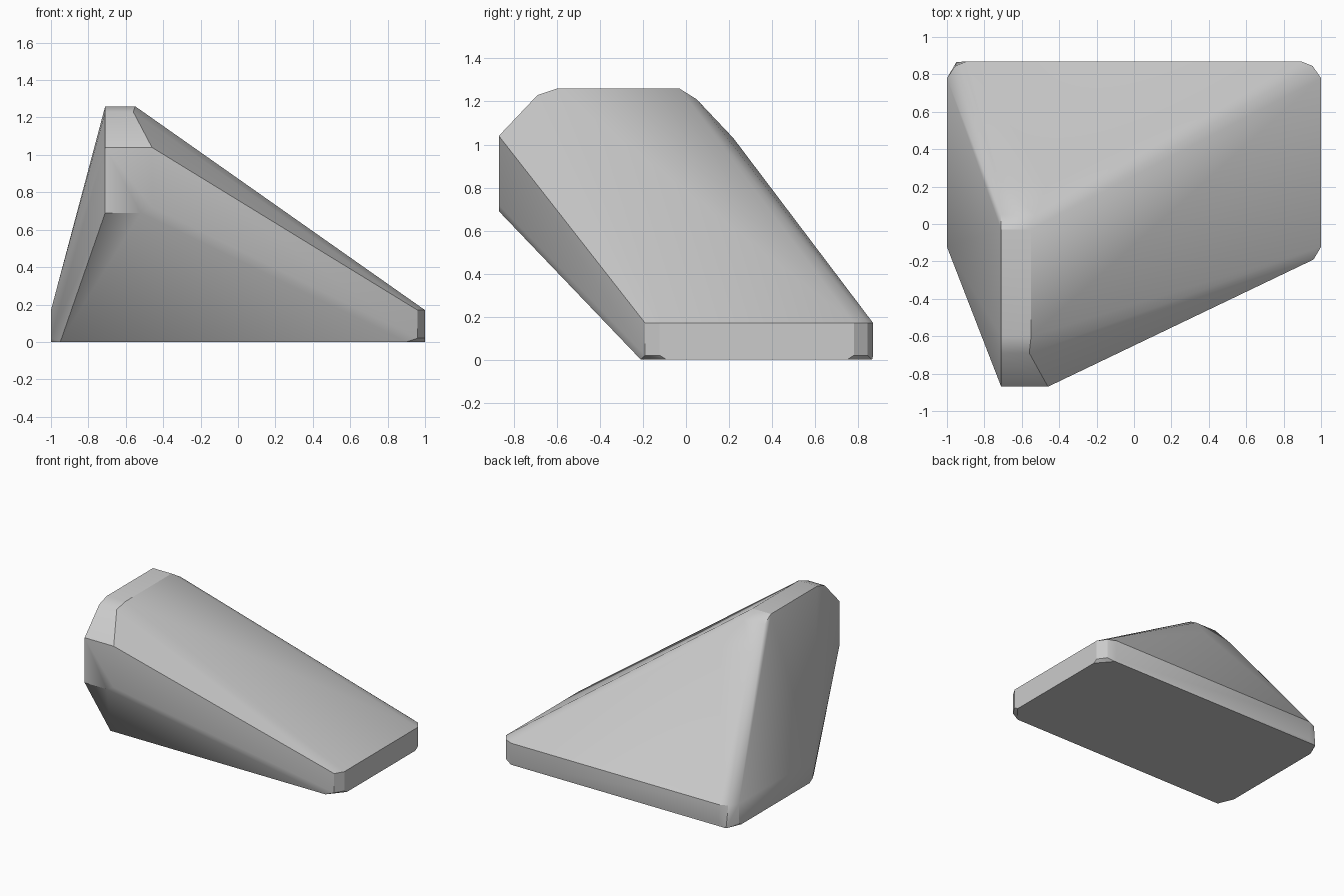
import bpy
import bmesh
import math

default_cube = bpy.data.objects.get("Cube")
if default_cube:
    bpy.data.objects.remove(default_cube, do_unlink=True)


def make_material(name, colour):
    material = bpy.data.materials.new(name)
    material.use_nodes = True
    material.diffuse_color = colour
    shader = material.node_tree.nodes["Principled BSDF"]
    shader.inputs["Base Color"].default_value = colour
    return material


def slab_outline(left, right, front, back, cut, z):
    """Rectangle with two-step rounded back corners and clipped front corners."""
    points = []
    for x, inward in ((left, 1), (right, -1)):
        points.append((x, back - cut, z))
        points.append((x + inward * cut * 0.5, back - cut * 0.28, z))
        points.append((x + inward * cut * 1.2, back, z))
        points.append((x, front + cut * 0.75, z))
        points.append((x + inward * 0.04, front, z))
    return points


def build_hull(name, points, material):
    mesh = bpy.data.meshes.new(name)
    bm = bmesh.new()
    for point in points:
        bm.verts.new(point)
    bmesh.ops.convex_hull(bm, input=bm.verts[:])
    loose = [v for v in bm.verts if not v.link_faces]
    bmesh.ops.delete(bm, geom=loose, context="VERTS")
    # Merge hull triangles that lie on the same flat side
    bmesh.ops.dissolve_limit(bm, angle_limit=math.radians(1),
                             verts=bm.verts[:], edges=bm.edges[:])
    bmesh.ops.recalc_face_normals(bm, faces=bm.faces[:])
    bm.to_mesh(mesh)
    bm.free()
    mesh.materials.append(material)
    obj = bpy.data.objects.new(name, mesh)
    bpy.context.collection.objects.link(obj)
    return obj


# Rounded slab at the foot, with a slight undercut at the ground
foot = slab_outline(-1, 1, -0.19, 0.87, 0.09, 0.17)
foot += slab_outline(-1, 1, -0.19, 0.87, 0.09, 0.02)
foot += [(x, y, 0) for x in (-0.95, 0.9) for y in (-0.21, 0.865)]
foot += [(x, y, 0) for x in (-1, 1) for y in (-0.09, 0.75)]

# Chamfered crest profile: depth, height and right-hand edge
crest_left = -0.71
crest_profile = [
    (-0.87, 0.69, -0.52),
    (-0.87, 0.72, -0.46),
    (-0.87, 1.04, -0.46),
    (-0.69, 1.23, -0.56),
    (-0.60, 1.26, -0.55),
    (-0.03, 1.26, -0.55),
    (0.05, 1.21, -0.53),
    (0.22, 1.03, -0.46),
]
crest = [(x, y, z) for y, z, edge in crest_profile for x in (crest_left, edge)]

# Single tapered block joining foot and crest
grey = make_material("plain grey", (0.6, 0.6, 0.6, 1))
block = build_hull("wedge_block", foot + crest, grey)

bpy.ops.object.select_all(action="DESELECT")
block.select_set(True)
bpy.context.view_layer.objects.active = block
bpy.ops.object.shade_smooth_by_angle(angle=math.radians(30))
